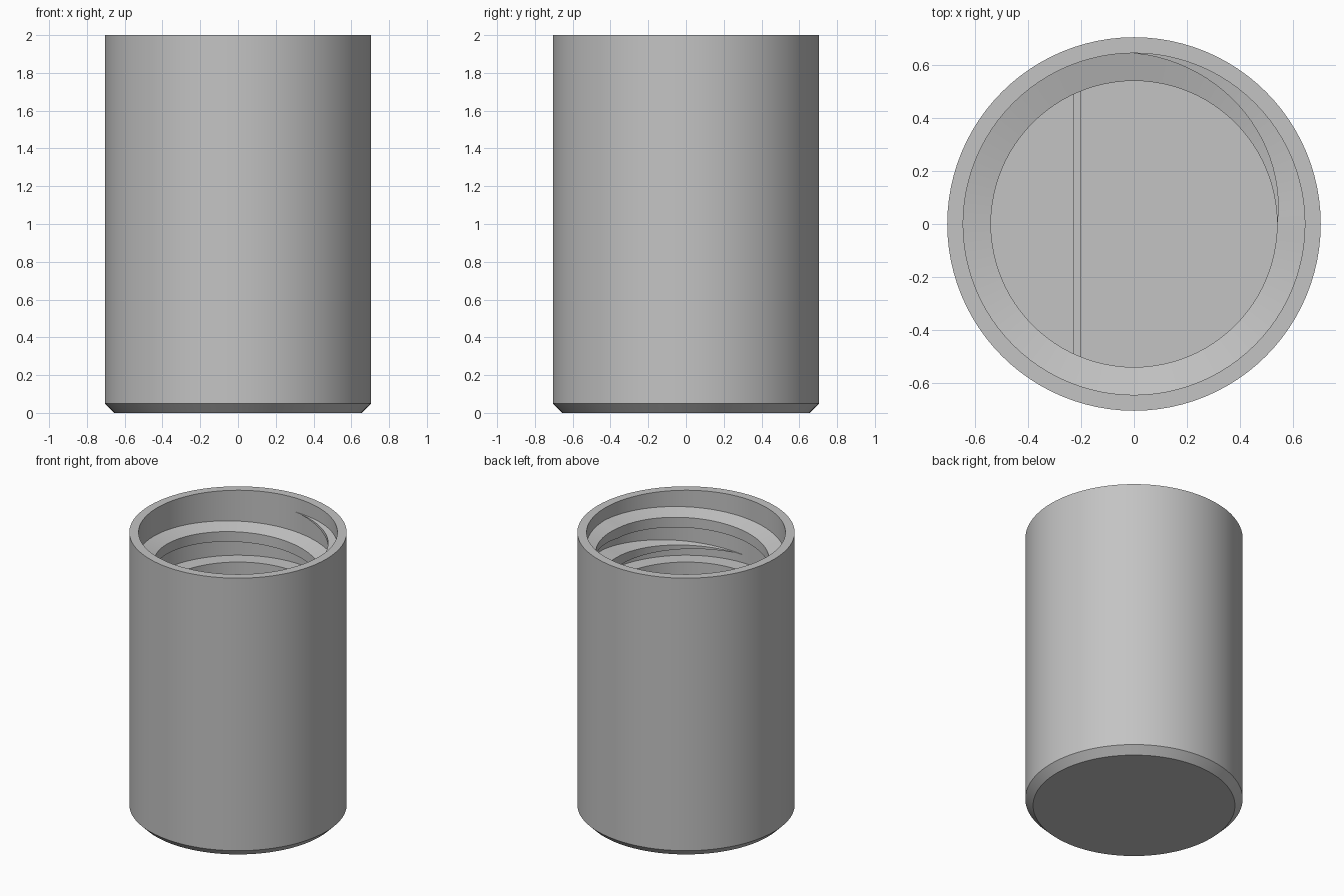
import bpy, bmesh, math
from mathutils import Vector

if "Cube" in bpy.data.objects:
    bpy.data.objects.remove(bpy.data.objects["Cube"], do_unlink=True)

SEGMENTS = 96
WALL_R, BORE_R = 0.645, 0.54

# One plain grey for the whole container
grey = bpy.data.materials.new("plain grey")
grey.use_nodes = True
colour = (0.55, 0.55, 0.55, 1)
grey.diffuse_color = colour
grey.node_tree.nodes["Principled BSDF"].inputs["Base Color"].default_value = colour


def finish(bm, name, smooth=True):
    bmesh.ops.recalc_face_normals(bm, faces=bm.faces)
    mesh = bpy.data.meshes.new(name)
    bm.to_mesh(mesh)
    bm.free()
    mesh.materials.append(grey)
    obj = bpy.data.objects.new(name, mesh)
    bpy.context.collection.objects.link(obj)
    if smooth:
        bpy.ops.object.select_all(action="DESELECT")
        obj.select_set(True)
        bpy.context.view_layer.objects.active = obj
        bpy.ops.object.shade_smooth_by_angle(angle=math.radians(30))
    return obj


# Container body: outside, chamfered base, threaded neck, ledge, bore and floor
profile = [(0, 0), (0.655, 0), (0.705, 0.05), (0.705, 2), (WALL_R, 2),
           (WALL_R, 1.535), (BORE_R, 1.535), (BORE_R, 0.1), (0, 0.1)]
bm = bmesh.new()
points = [bm.verts.new((r, 0, z)) for r, z in profile]
edges = [bm.edges.new(pair) for pair in zip(points, points[1:])]
bmesh.ops.spin(bm, geom=points + edges, cent=(0, 0, 0), axis=(0, 0, 1),
               angle=math.tau, steps=SEGMENTS, use_duplicate=False)
bmesh.ops.remove_doubles(bm, verts=bm.verts, dist=0.0001)
finish(bm, "container_body")

# Internal thread: one and a half turns, fading in and out over a quarter turn
TURNS, PITCH, TOP_Z = 1.5, 0.205, 1.9
bm = bmesh.new()
rings = []
steps = int(SEGMENTS * TURNS)
for i in range(steps + 1):
    turn = TURNS * i / steps
    fade = max(0.02, min(1, turn * 4, (TURNS - turn) * 4))
    angle = math.pi / 2 - math.tau * turn
    z = TOP_Z - PITCH * turn
    crest = WALL_R - (WALL_R - BORE_R) * fade
    section = [(WALL_R + 0.01, 0.067 * fade), (crest, 0.036 * fade),
               (crest, -0.036 * fade), (WALL_R + 0.01, -0.067 * fade)]
    rings.append([bm.verts.new((r * math.cos(angle), r * math.sin(angle), z + dz))
                  for r, dz in section])
for a, b in zip(rings, rings[1:]):
    for k in range(4):
        n = (k + 1) % 4
        bm.faces.new((a[k], a[n], b[n], b[k]))
bm.faces.new(rings[0])
bm.faces.new(rings[-1])
finish(bm, "inner_thread")

# Thin upright divider across the bore
bm = bmesh.new()
bmesh.ops.create_cube(bm, size=1)
bmesh.ops.scale(bm, vec=Vector((0.028, 1.02, 1.31)), verts=bm.verts)
bmesh.ops.translate(bm, vec=Vector((-0.215, 0, 0.745)), verts=bm.verts)
finish(bm, "divider", smooth=False)
